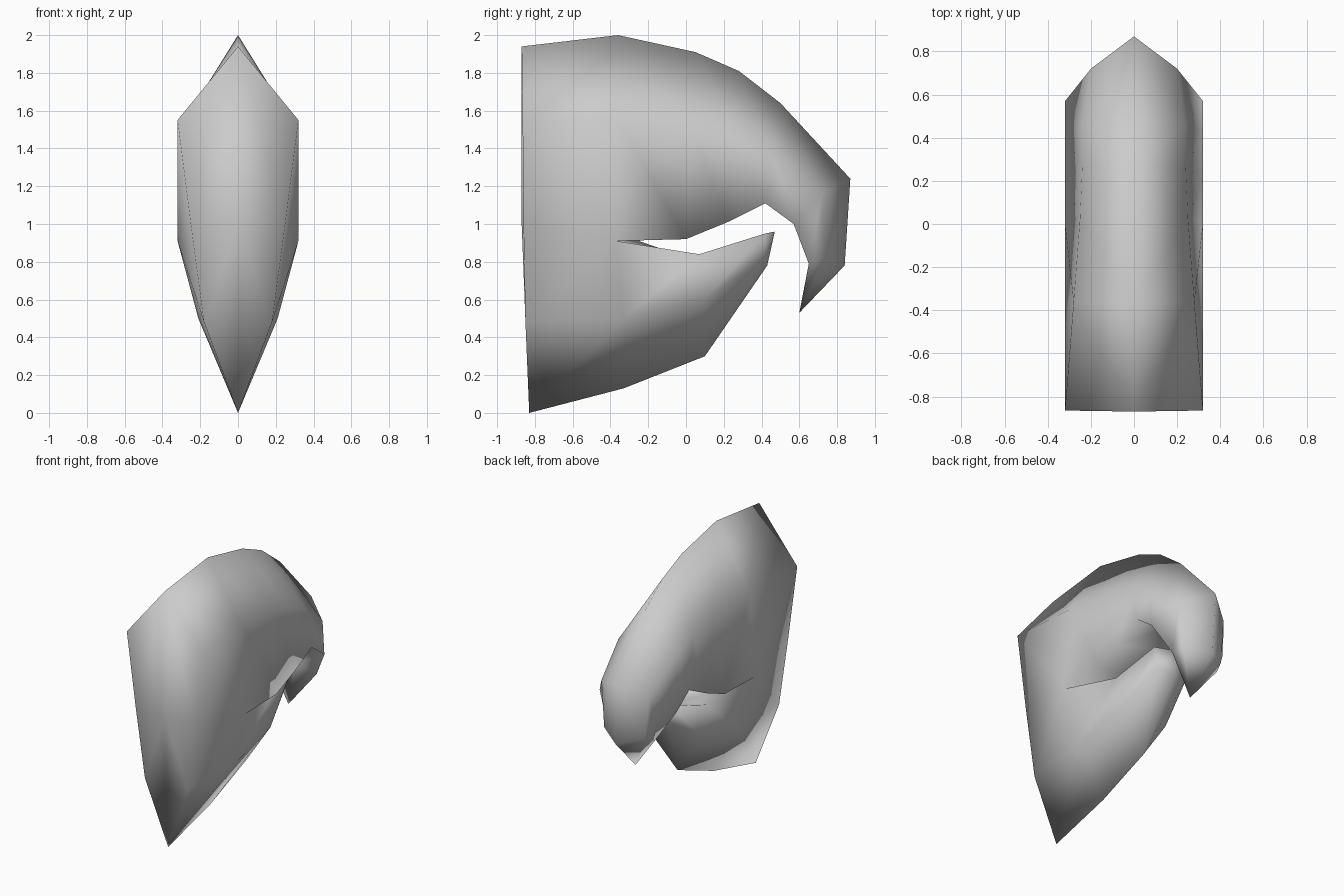
import bpy
import bmesh
from mathutils import Matrix

cube = bpy.data.objects.get("Cube")
if cube:
    bpy.data.objects.remove(cube, do_unlink=True)

horn = bpy.data.materials.new("horn_grey")
horn.use_nodes = True
horn.diffuse_color = (0.6, 0.6, 0.6, 1)
horn.node_tree.nodes["Principled BSDF"].inputs["Base Color"].default_value = (0.6, 0.6, 0.6, 1)

bm = bmesh.new()


def rail(*points):
    """A line of vertices running from the base to the tip."""
    return [bm.verts.new(p) for p in points]


def skin(a, b):
    """Bridge two rails, dropping shared corners."""
    for i in range(min(len(a), len(b)) - 1):
        corners = list(dict.fromkeys((a[i], a[i + 1], b[i + 1], b[i])))
        if len(corners) > 2:
            bm.faces.new(corners)


# Points shared by both halves of the bill
base_mid, mouth_corner, throat, base_centre = rail(
    (0.25, -0.86, 1.0), (0.32, -0.37, 0.91), (0, -0.25, 0.91), (0, -0.87, 1.0))

# Upper bill with its hooked end
hook_tip, = rail((0, 0.6, 0.53))
ridge = rail((0, -0.87, 1.94), (0, -0.36, 2.0), (0, 0.05, 1.91), (0, 0.28, 1.81),
             (0, 0.5, 1.64), (0, 0.87, 1.24), (0, 0.84, 0.78)) + [hook_tip]
cheek = rail((0.32, -0.865, 1.55), (0.28, -0.36, 1.55), (0.25, 0.03, 1.5), (0.24, 0.26, 1.45),
             (0.24, 0.46, 1.36), (0.2, 0.72, 1.16), (0.17, 0.73, 0.82)) + [hook_tip]
upper_lip = [base_mid, mouth_corner] + rail(
    (0.32, 0, 0.92), (0.32, 0.22, 1.01), (0.32, 0.42, 1.11),
    (0.32, 0.57, 1.0), (0.2, 0.65, 0.79)) + [hook_tip]
palate = [throat] + rail((0, 0, 0.97), (0, 0.22, 1.07), (0, 0.43, 1.17),
                         (0, 0.62, 1.06), (0, 0.69, 0.8)) + [hook_tip]
skin(ridge, cheek)
skin(cheek, upper_lip)
skin(upper_lip[1:], palate)

# Lower bill
lower_tip, = rail((0, 0.47, 0.96))
keel = rail((0, -0.83, 0), (0, -0.33, 0.13), (0, 0.1, 0.3), (0, 0.43, 0.78)) + [lower_tip]
jaw = rail((0.18, -0.85, 0.48), (0.21, -0.33, 0.5), (0.2, 0.1, 0.6),
           (0.13, 0.41, 0.82)) + [lower_tip]
lower_lip = [base_mid, mouth_corner] + rail((0.22, 0.07, 0.84), (0.17, 0.42, 0.95)) + [lower_tip]
floor = [throat] + rail((0, 0.07, 0.8), (0, 0.42, 0.92)) + [lower_tip]
skin(keel, jaw)
skin(jaw, lower_lip)
skin(lower_lip[1:], floor)

# Closed base
bm.faces.new((ridge[0], cheek[0], base_mid, base_centre))
bm.faces.new((base_centre, base_mid, jaw[0], keel[0]))

# Mirror the half, weld the seam and smooth
bmesh.ops.duplicate(bm, geom=bm.verts[:] + bm.edges[:] + bm.faces[:])
half = len(bm.verts) // 2
bm.verts.ensure_lookup_table()
bmesh.ops.transform(bm, matrix=Matrix.Scale(-1, 4, (1, 0, 0)), verts=bm.verts[half:])
bmesh.ops.remove_doubles(bm, verts=bm.verts[:], dist=0.001)
bmesh.ops.recalc_face_normals(bm, faces=bm.faces[:])
for face in bm.faces:
    face.smooth = True

mesh = bpy.data.meshes.new("beak")
bm.to_mesh(mesh)
bm.free()
mesh.materials.append(horn)
bpy.context.collection.objects.link(bpy.data.objects.new("beak", mesh))
